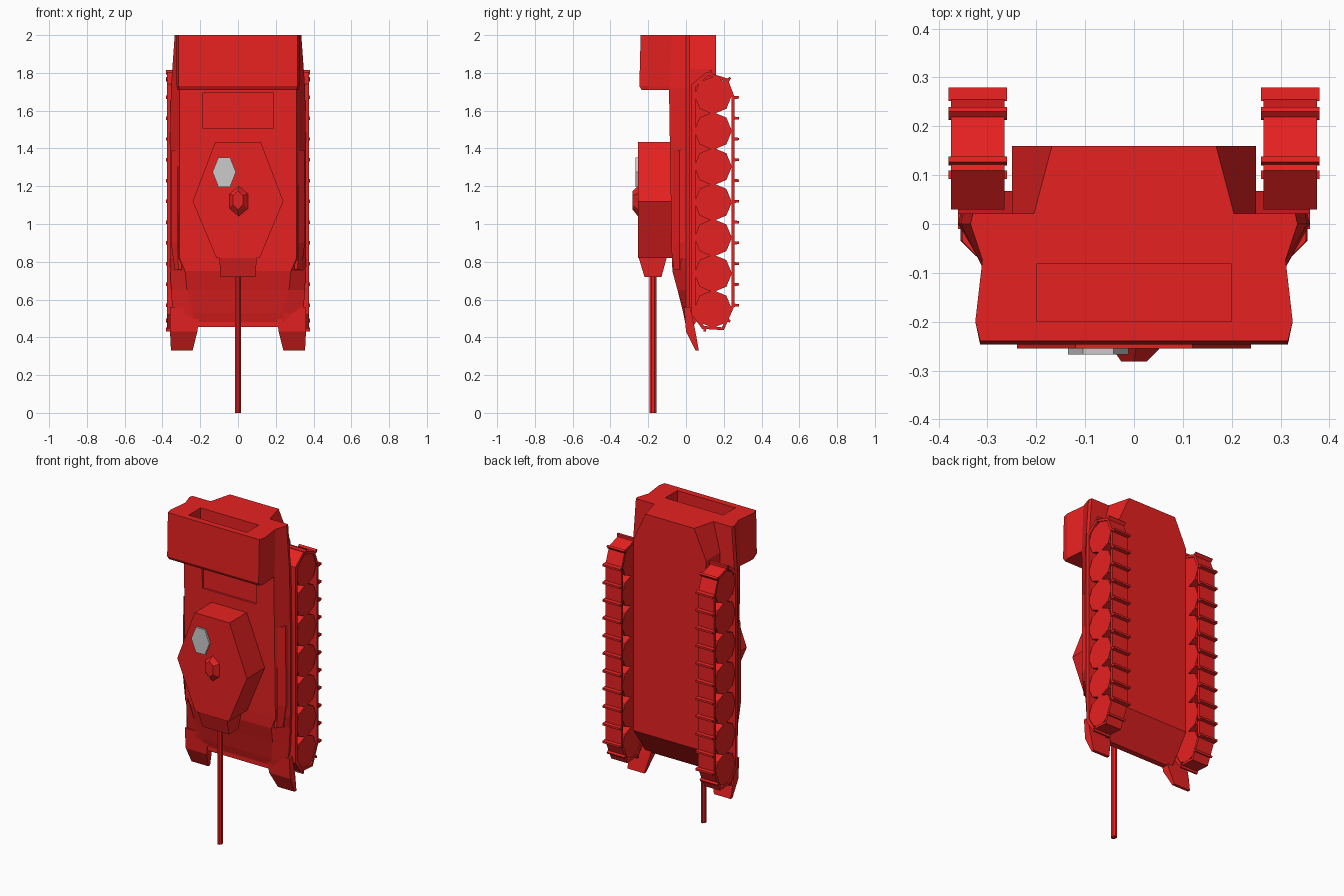
import bpy, bmesh, math
from mathutils import Vector

if "Cube" in bpy.data.objects:
    bpy.data.objects.remove(bpy.data.objects["Cube"])

red = bpy.data.materials.new("red_paint")
red.diffuse_color = (0.8, 0.015, 0.015, 1)
red.use_nodes = True
red.node_tree.nodes["Principled BSDF"].inputs["Base Color"].default_value = red.diffuse_color


def finish(name, bm, mat=red):
    bmesh.ops.recalc_face_normals(bm, faces=bm.faces)
    me = bpy.data.meshes.new(name)
    bm.to_mesh(me)
    bm.free()
    ob = bpy.data.objects.new(name, me)
    bpy.context.collection.objects.link(ob)
    if mat:
        me.materials.append(mat)
    return ob


def loft(name, rings, mat=red):
    """Join closed rings of 3D points, capping both ends."""
    bm = bmesh.new()
    loops = [[bm.verts.new(p) for p in r] for r in rings]
    n = len(loops[0])
    for a, b in zip(loops, loops[1:]):
        for i in range(n):
            j = (i + 1) % n
            bm.faces.new((a[i], a[j], b[j], b[i]))
    bm.faces.new(loops[0])
    bm.faces.new(loops[-1])
    return finish(name, bm, mat)


def sym(half, z):
    """Symmetric section at height z from right-hand (x, y) points."""
    return [(x, y, z) for x, y in half] + [(-x, y, z) for x, y in reversed(half)]


def box(name, lo, hi, mat=red):
    (x0, y0, z0), (x1, y1, z1) = lo, hi
    r = [(x0, y0), (x1, y0), (x1, y1), (x0, y1)]
    return loft(name, [[(x, y, z) for x, y in r] for z in (z0, z1)], mat)


def ngon_y(y, cx, cz, rx, rz, n, turn=0.0):
    return [(cx + rx * math.cos(turn + 2 * math.pi * i / n), y,
             cz + rz * math.sin(turn + 2 * math.pi * i / n)) for i in range(n)]


def cut(ob, lo, hi):
    c = box(ob.name + "_cutter", lo, hi)
    c.hide_render = True
    c.hide_viewport = True
    c.display_type = 'WIRE'
    m = ob.modifiers.new("cut", 'BOOLEAN')
    m.operation, m.solver, m.object = 'DIFFERENCE', 'EXACT', c


def mirror(ob):
    m = ob.modifiers.new("mirror", 'MIRROR')
    m.use_axis[0] = True


# lower hull: between the tracks, narrowing at the rear end
loft("lower_hull", [
    sym([(0.24, 0.0), (0.25, 0.01), (0.25, 0.035)], 0.455),
    sym([(0.24, 0.0), (0.25, 0.02), (0.25, 0.16)], 0.63),
    sym([(0.24, 0.0), (0.25, 0.02), (0.25, 0.16)], 1.82),
    sym([(0.22, 0.0), (0.205, 0.02), (0.168, 0.16)], 2.0)])

# upper hull: sloped sides and glacis; rows are z, edge width, deck width, deck y
rows = [(0.455, 0.23, 0.22, 0.008), (0.53, 0.345, 0.24, -0.015),
        (0.65, 0.355, 0.27, -0.045), (0.75, 0.358, 0.28, -0.072),
        (0.82, 0.36, 0.31, -0.075), (1.4, 0.36, 0.31, -0.085),
        (1.72, 0.355, 0.31, -0.09), (2.0, 0.335, 0.31, -0.075)]
deck = loft("upper_hull", [
    sym([(w - 0.005, 0.022), (w, 0.0), (t, y)], z) for z, w, t, y in rows])
cut(deck, (-0.185, -0.2, 1.505), (0.185, -0.074, 1.695))

# front fenders
fender = loft("front_fender", [
    [(x0, y0, z), (x1, y0, z), (x1, y1, z), (x0, y1, z)]
    for z, x0, x1, y0, y1 in [(0.33, 0.24, 0.355, 0.05, 0.068),
                              (0.43, 0.215, 0.36, 0.0, 0.05),
                              (0.56, 0.20, 0.36, -0.01, 0.022)]])
mirror(fender)

# bulged side armour
side = loft("side_bulge", [
    [(0.30, -0.07, z), (0.315 + d * 0.3, -0.068, z), (0.335 + d, -0.035, z),
     (0.335 + d, -0.005, z), (0.30, 0.01, z)] for z, d in [(0.76, 0.0), (0.9, 0.02), (1.39, 0.017)]])
mirror(side)

# rear stowage box with a recess in its end
bin_half = [(0.31, -0.07), (0.325, -0.2), (0.315, -0.24)]
stowage = loft("rear_box", [
    sym([(0.31, -0.07), (0.32, -0.2), (0.31, -0.235)], 1.71),
    sym([(0.31, -0.07), (0.325, -0.2), (0.315, -0.247)], 1.73),
    sym(bin_half, 2.0)])
cut(stowage, (-0.2, -0.2, 1.9), (0.2, -0.082, 2.1))

# turret: six-sided prism
plan = [(0.12, 1.435), (0.24, 1.12), (0.115, 0.82)]
plan += [(-x, z) for x, z in reversed(plan)]
loft("turret", [[(x, y, z) for x, z in plan] for y in (-0.07, -0.095, -0.255)])

# gun mantlet and barrel
loft("mantlet", [sym([(0.092, -0.13), (0.092, -0.22)], 0.72),
                 sym([(0.1, -0.1), (0.1, -0.253)], 0.83)])
loft("gun_barrel", [[(0.016 * math.cos(a), -0.175 + 0.021 * math.sin(a), z)
                     for a in [math.pi / 4 * (i + 0.5) for i in range(8)]]
                    for z in (0.0, 0.75)])

# roof cupola and grey hatch
loft("cupola", [ngon_y(-0.25, 0.005, 1.12, 0.06, 0.085, 6, math.pi / 6),
                ngon_y(-0.282, 0.0, 1.125, 0.03, 0.05, 6, math.pi / 6)])
loft("roof_hatch", [ngon_y(y, -0.073, 1.275, 0.062, 0.09, 6) for y in (-0.25, -0.267)], None)

# road wheels
bm = bmesh.new()
for i in range(7):
    ends = []
    for x in (0.27, 0.37):
        ends.append([bm.verts.new((x, 0.143 + 0.1 * math.cos(a), 0.55 + 0.1885 * i + 0.1 * math.sin(a)))
                     for a in [math.pi / 4 * k for k in range(8)]])
    for k in range(8):
        j = (k + 1) % 8
        bm.faces.new((ends[0][k], ends[0][j], ends[1][j], ends[1][k]))
    bm.faces.new(ends[0])
    bm.faces.new(ends[1])
mirror(finish("road_wheels", bm))

# track belt: closed strip around the wheels
path = [(0.03, 0.52), (0.085, 0.445), (0.2, 0.438), (0.258, 0.57),
        (0.258, 1.67), (0.22, 1.77), (0.11, 1.805), (0.03, 1.74)]
inner = [(0.05, 0.535), (0.095, 0.46), (0.19, 0.453), (0.242, 0.57),
         (0.242, 1.665), (0.208, 1.757), (0.118, 1.787), (0.05, 1.725)]
bm = bmesh.new()
L = [[bm.verts.new((x, y, z)) for y, z in p]
     for x, p in ((0.265, path), (0.375, path), (0.375, inner), (0.265, inner))]
for a, b in zip(L, L[1:] + L[:1]):
    for i in range(8):
        j = (i + 1) % 8
        bm.faces.new((a[i], a[j], b[j], b[i]))
mirror(finish("track_belt", bm))

# track cleats on the ground run and around both ends
spots = [((0.258, 0.57 + 0.11 * i), (1, 0)) for i in range(11)]
spots += [((0.222, 0.49), (0.9, -0.43)), ((0.1, 0.445), (-0.1, -1)),
          ((0.225, 1.765), (0.7, 0.7)), ((0.13, 1.8), (0.2, 1))]
bm = bmesh.new()
for (y, z), d in spots:
    out = Vector((0, *d)).normalized()
    along = Vector((0, -out.z, out.y))
    size = 0.022 if d == (1, 0) else 0.014
    base = Vector((0, y, z)) - out * 0.006
    quad = [base - along * 0.009, base + along * 0.009,
            base + along * 0.006 + out * (size + 0.006), base - along * 0.006 + out * (size + 0.006)]
    e = [[bm.verts.new((x, q.y, q.z)) for q in quad] for x in (0.26, 0.38)]
    for k in range(4):
        j = (k + 1) % 4
        bm.faces.new((e[0][k], e[0][j], e[1][j], e[1][k]))
    bm.faces.new(e[0])
    bm.faces.new(e[1])
mirror(finish("track_cleats", bm))
